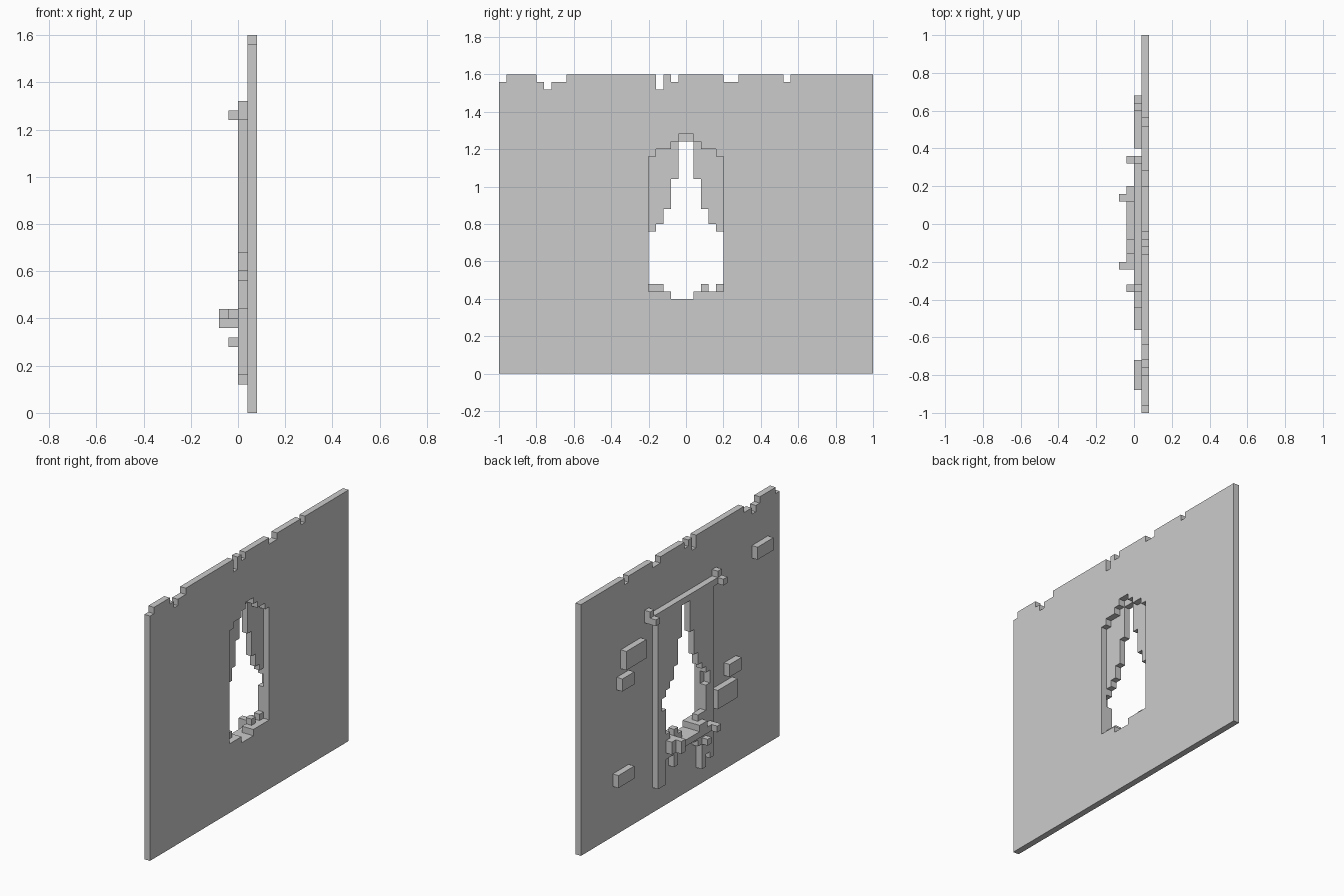
import bpy
import bmesh

cube = bpy.data.objects.get("Cube")
if cube:
    bpy.data.objects.remove(cube, do_unlink=True)

U = 0.04  # edge length of one block

stone = bpy.data.materials.new("light_grey")
stone.use_nodes = True
grey = (0.6, 0.6, 0.6, 1.0)
stone.diffuse_color = grey
stone.node_tree.nodes["Principled BSDF"].inputs["Base Color"].default_value = grey


def block(x, y0, y1, z0, z1):
    """Cells of a one-block-thick slab in layer x."""
    return {(x, y, z) for y in range(y0, y1) for z in range(z0, z1)}


def mirrored(cells):
    return cells | {(x, -1 - y, z) for x, y, z in cells}


def build(name, cells):
    """Skin a set of block cells with outward faces and merge flat areas."""
    bm = bmesh.new()
    verts = {}

    def corner(p):
        if p not in verts:
            verts[p] = bm.verts.new([c * U for c in p])
        return verts[p]

    for cell in sorted(cells):
        for axis in range(3):
            for side in (0, 1):
                near = list(cell)
                near[axis] += 2 * side - 1
                if tuple(near) in cells:
                    continue
                loop = []
                for a, b in ((0, 0), (1, 0), (1, 1), (0, 1)):
                    p = list(cell)
                    p[axis] += side
                    p[(axis + 1) % 3] += a
                    p[(axis + 2) % 3] += b
                    loop.append(corner(tuple(p)))
                bm.faces.new(loop if side else loop[::-1])
    bmesh.ops.dissolve_limit(bm, angle_limit=0.01, verts=bm.verts[:], edges=bm.edges[:])
    bmesh.ops.triangulate(bm, faces=bm.faces[:])
    mesh = bpy.data.meshes.new(name)
    bm.to_mesh(mesh)
    bm.free()
    mesh.materials.append(stone)
    obj = bpy.data.objects.new(name, mesh)
    bpy.context.collection.objects.link(obj)


# Wall with a crumbled top edge and a stepped arch opening
wall = block(1, -25, 25, 0, 40)
for y0, y1, depth in ((-25, -24, 1), (-20, -16, 1), (-19, -18, 2), (-4, -3, 2),
                      (-2, -1, 1), (5, 7, 1), (13, 14, 1)):
    wall -= block(1, y0, y1, 40 - depth, 40)
for half, top in ((5, 29), (4, 30), (2, 31), (1, 32)):
    wall -= block(1, -half, half, 11, top)
wall -= block(1, -2, 1, 10, 11)
build("wall", wall)

# Backing panel with a ragged lower edge and a tapering gap
panel = set()
for y, low in zip(range(-7, 7), (4, 5, 3, 7, 8, 9, 9, 9, 8, 6, 8, 8, 4, 4)):
    panel |= block(0, y, y + 1, low, 32)
for half, top in ((5, 19), (4, 20), (3, 22), (2, 26), (1, 31)):
    panel -= block(0, -half, half, 10, top)
panel -= block(0, -6, 6, 16, 18)
# Rubble left on the sill of the gap
for y0, y1, top in ((-5, -3, 12), (-3, -2, 11), (1, 2, 11),
                    (2, 3, 12), (3, 4, 11), (4, 5, 12)):
    panel |= block(0, y0, y1, 10, top)
build("panel", panel)

# Rod across the top with a bracket at each end
rod = block(0, -8, 8, 31, 32) - block(0, -7, 7, 31, 32)
rod |= mirrored(block(0, 8, 9, 31, 33) | block(-1, 8, 9, 31, 32))
build("rod_brackets", rod)

# Ledge and small stones below the gap
ledge = block(-1, -6, 5, 9, 10) | block(-1, -4, -2, 10, 11) | block(-1, 3, 5, 10, 11)
ledge |= block(-2, -6, -5, 9, 10) | block(-2, 3, 4, 9, 11)
ledge |= block(-1, -5, -4, 7, 8)
build("ledge", ledge)

# Raised bricks scattered on the wall
bricks = ((10, 15, 26, 29), (13, 16, 23, 25), (13, 17, 8, 10),
          (-22, -18, 31, 33), (-14, -11, 15, 17), (-13, -8, 11, 14))
for i, b in enumerate(bricks):
    build(f"brick_{i + 1}", block(0, *b))
